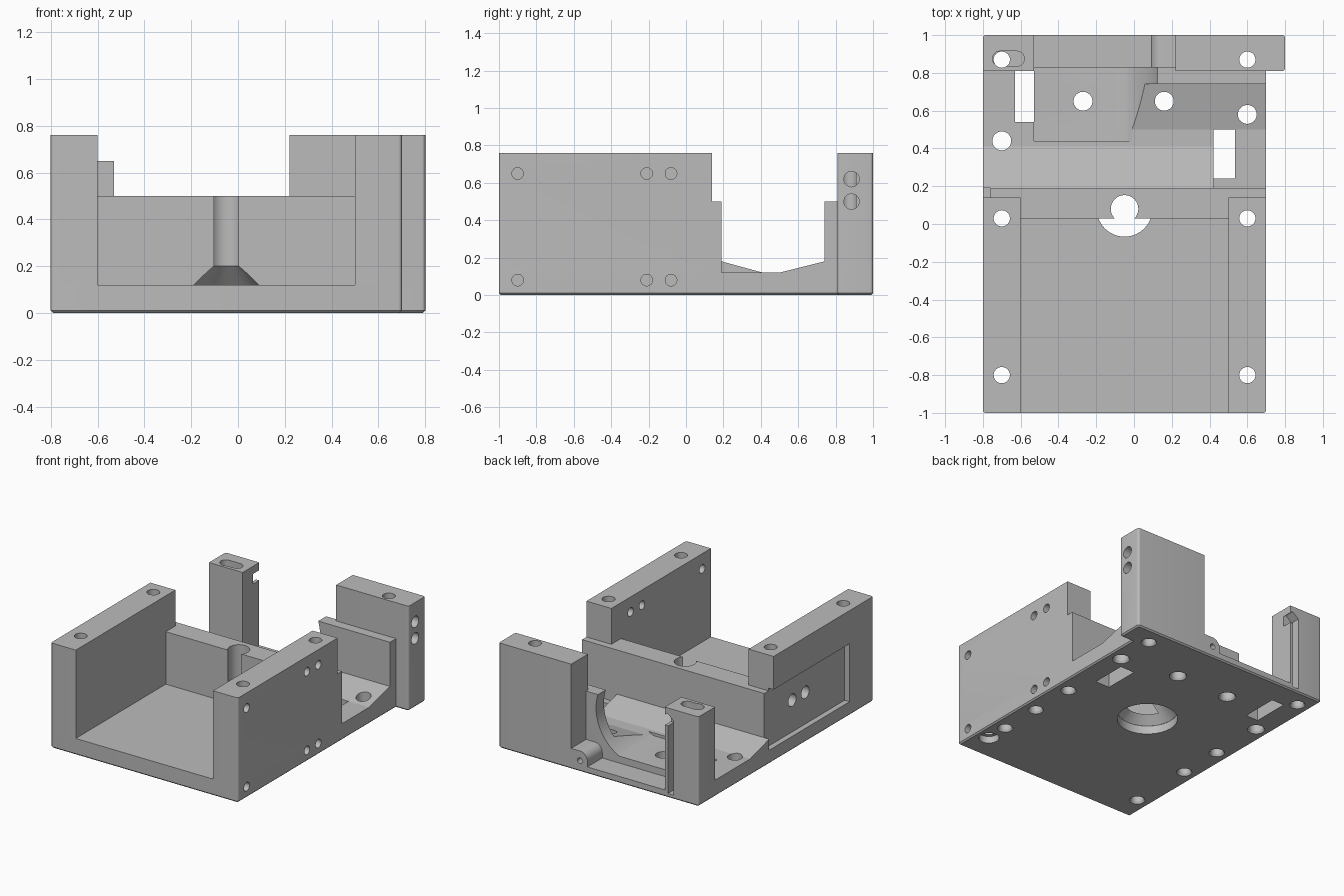
import bpy, bmesh, math
from mathutils import Vector

if "Cube" in bpy.data.objects:
    bpy.data.objects.remove(bpy.data.objects["Cube"])

grey = bpy.data.materials.new("plain grey")
grey.use_nodes = True
grey.diffuse_color = (0.5, 0.5, 0.5, 1)
grey.node_tree.nodes["Principled BSDF"].inputs["Base Color"].default_value = (0.5, 0.5, 0.5, 1)

parts, cutters = [], []


def finish(name, bm, group):
    bmesh.ops.recalc_face_normals(bm, faces=bm.faces)
    mesh = bpy.data.meshes.new(name)
    bm.to_mesh(mesh)
    bm.free()
    mesh.materials.append(grey)
    ob = bpy.data.objects.new(name, mesh)
    bpy.context.collection.objects.link(ob)
    group.append(ob)
    return ob


def prism(name, outline, lo, hi, axis="z", group=parts, rounded=(), radius=0.015, chamfer=0):
    """Extrude a 2D outline along an axis, rounding chosen corners."""
    place = {"x": lambda u, v, w: (w, u, v),
             "y": lambda u, v, w: (u, w, v),
             "z": lambda u, v, w: (u, v, w)}[axis]
    bm = bmesh.new()
    a = [bm.verts.new(place(u, v, lo)) for u, v in outline]
    b = [bm.verts.new(place(u, v, hi)) for u, v in outline]
    bm.faces.new(a)
    bm.faces.new(b)
    n = len(a)
    for i in range(n):
        bm.faces.new((a[i], a[(i + 1) % n], b[(i + 1) % n], b[i]))
    bmesh.ops.recalc_face_normals(bm, faces=bm.faces)
    edges = [bm.edges.get((a[i], b[i])) for i in rounded]
    if edges:
        bmesh.ops.bevel(bm, geom=edges, offset=radius, segments=6, profile=0.5, affect="EDGES")
    if chamfer:
        low = [e for e in bm.edges if all(abs(v.co.z - lo) < 1e-5 for v in e.verts)]
        bmesh.ops.bevel(bm, geom=low, offset=chamfer, segments=1, affect="EDGES")
    return finish(name, bm, group)


def rect(u0, u1, v0, v1):
    return [(u0, v0), (u1, v0), (u1, v1), (u0, v1)]


def block(name, x, y, z, **kw):
    return prism(name, rect(*x, *y), *z, **kw)


def cut_block(name, x, y, z, **kw):
    return block(name, x, y, z, group=cutters, **kw)


def cut_round(name, start, end, r0, r1=None):
    """Round cutter (cylinder or cone) between two points."""
    start, end = Vector(start), Vector(end)
    d = end - start
    bm = bmesh.new()
    bmesh.ops.create_cone(bm, cap_ends=True, segments=32, radius1=r0,
                          radius2=r0 if r1 is None else r1, depth=d.length)
    bm.transform(d.to_track_quat("Z", "Y").to_matrix().to_4x4())
    bmesh.ops.translate(bm, verts=bm.verts, vec=(start + end) / 2)
    return finish(name, bm, cutters)


# Solid parts
FLOOR, TOP, MID = 0.12, 0.76, 0.5
prism("base_plate", [(-0.8, -1), (0.7, -1), (0.7, 0.81), (0.8, 0.81), (0.8, 1), (-0.8, 1)],
      0, FLOOR, rounded=(0, 1, 3, 4, 5), chamfer=0.01)
block("right_side_wall", (-0.8, -0.6), (-1, 0.14), (FLOOR, TOP), rounded=(0,))
block("left_side_wall", (0.5, 0.7), (-1, 0.14), (FLOOR, TOP), rounded=(1,))
block("cross_wall", (-0.8, 0.7), (0.03, 0.19), (FLOOR, MID))
block("right_rear_post", (-0.8, -0.53), (0.81, 1), (FLOOR, 0.65), rounded=(3,))
block("left_rear_post", (0.22, 0.8), (0.81, 1), (FLOOR, TOP), rounded=(1, 2))
block("arched_rear_plate", (-0.05, 0.7), (0.74, 0.83), (FLOOR, MID))
prism("front_floor_ramp", [(0.19, FLOOR), (0.41, FLOOR), (0.19, 0.18)], -0.8, 0.42, "x")
prism("rear_floor_ramp", [(0.5, FLOOR), (0.74, FLOOR), (0.74, 0.18)], -0.1, 0.7, "x")
boss = prism("hinge_boss", rect(0.09, 0.22, 0.04, 0.15), 0.83, 1, "y", rounded=(3,), radius=0.06)

# Arched opening and shallow recess
cx, cz, r = -0.195, 0.40, 0.335
arc = []
for i in range(25):
    t = math.radians(-63.6 + i * 84 / 24)
    arc.append((cx + r * math.cos(t), cz + r * math.sin(t)))
prism("arch_cutter", [(-0.53, 0.1)] + arc + [(arc[-1][0], 0.7), (-0.53, 0.7)],
      0.44, 0.83, "y", group=cutters)
ledge = cut_block("ledge_cutter", (-0.53, 0.22), (0.83, 1.1), (0.05, 0.3))

# Floor slots and outer side pocket
cut_block("slot_cutter", (-0.63, -0.53), (0.54, 0.81), (-0.1, 0.3))
cut_block("slot_cutter", (0.42, 0.535), (0.24, 0.5), (-0.1, 0.3))
cut_block("pocket_cutter", (-0.9, -0.76), (-0.73, 0.19), (0.1, 0.52))

# Groove and notch in the short post
cut_block("groove_cutter", (-0.6, -0.555), (0.93, 1.1), (0.03, 0.57))
prism("notch_cutter", [(-0.6, 0.52), (-0.5, 0.52), (-0.5, 0.57), (-0.55, 0.61), (-0.6, 0.57)],
      0.93, 1.1, "y", group=cutters)

# Vertical screw holes with a slight bottom countersink
wall_holes = [(x, y) for x in (-0.7, 0.6) for y in (-0.8, 0.03, 0.87)]
floor_holes = [(0.6, 0.58), (-0.27, 0.65), (0.16, 0.65), (-0.7, 0.44)]
blind_holes = [(-0.7, -0.31), (0.6, -0.31), (0.6, -0.63)]
for spots, rad, top in ((wall_holes, 0.043, 1), (floor_holes, 0.05, 1), (blind_holes, 0.043, 0.09)):
    for x, y in spots:
        cut_round("screw_hole", (x, y, -0.1), (x, y, top), rad)
        cut_round("countersink", (x, y, -0.01), (x, y, 0.015), rad + 0.015, rad)
cut_round("counterbore", (0.6, -0.8, -0.1), (0.6, -0.8, 0.05), 0.068)

# Oblong recess on top of the short post
slot = [(cxs + 0.04 * math.cos(t), 0.875 + 0.04 * math.sin(t))
        for cxs, a0 in ((-0.62, -90), (-0.71, 90))
        for t in [math.radians(a0 + k * 18) for k in range(11)]]
prism("oblong_cutter", slot, 0.6, 0.8, group=cutters)

# Side holes
for y in (-0.9, -0.21, -0.08):
    for z in (0.65, 0.08):
        cut_round("side_hole", (0.4, y, z), (0.9, y, z), 0.031)
for z in (0.5, 0.62):
    cut_round("post_hole", (0.62, 0.885, z), (0.9, 0.885, z), 0.041)
for y in (-0.13, -0.28):
    cut_round("pocket_hole", (-0.9, y, 0.33), (-0.65, y, 0.33), 0.045)
cut_round("boss_hole", (0.15, 0.9, 0.08), (0.15, 1.1, 0.08), 0.02)

# Central funnel
fx, fy = -0.05, 0.08
cut_round("funnel_bore", (fx, fy, 0.1), (fx, fy, 0.8), 0.073)
cut_round("funnel_cone", (fx, fy, 0.06), (fx, fy, 0.2), 0.203, 0.073)
cut_round("funnel_mouth", (fx, fy, -0.1), (fx, fy, 0.061), 0.203)


# Carve every part with the cutters that reach it
def bounds(ob):
    cs = [v.co for v in ob.data.vertices]
    return [(min(c[i] for c in cs), max(c[i] for c in cs)) for i in range(3)]


def overlaps(a, b):
    return all(p[0] < q[1] - 1e-4 and q[0] < p[1] - 1e-4 for p, q in zip(bounds(a), bounds(b)))


for part in parts:
    for cutter in cutters:
        if not overlaps(part, cutter) or (part == boss and cutter == ledge):
            continue
        mod = part.modifiers.new("cut", "BOOLEAN")
        mod.operation = "DIFFERENCE"
        mod.solver = "EXACT"
        mod.object = cutter
    bpy.context.view_layer.update()
    graph = bpy.context.evaluated_depsgraph_get()
    carved = bpy.data.meshes.new_from_object(part.evaluated_get(graph))
    part.modifiers.clear()
    part.data = carved

for cutter in cutters:
    bpy.data.objects.remove(cutter)

bpy.ops.object.select_all(action="DESELECT")
for part in parts:
    part.select_set(True)
bpy.context.view_layer.objects.active = parts[0]
bpy.ops.object.shade_smooth_by_angle(angle=math.radians(30))
